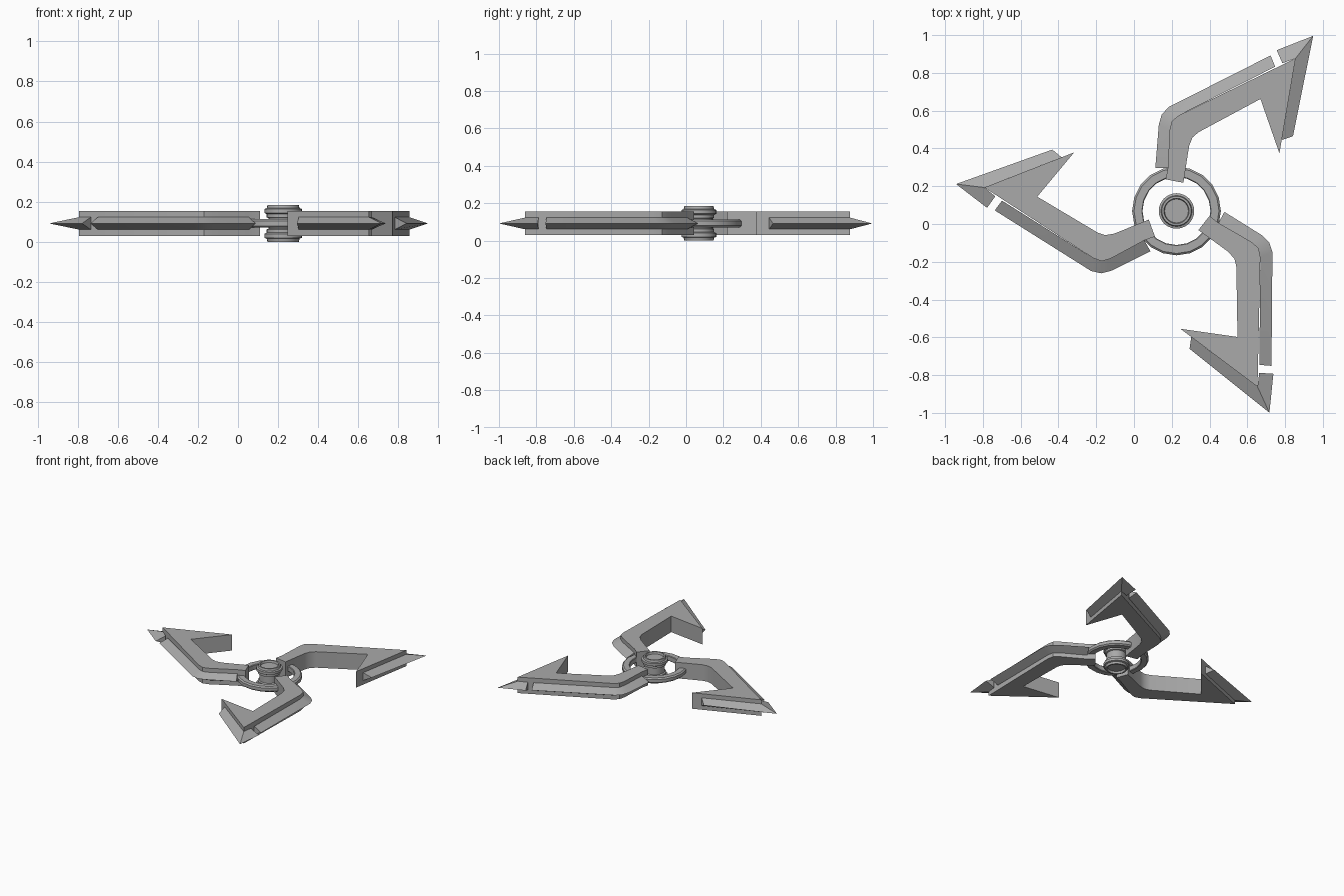
import bpy, bmesh, math
from mathutils import Matrix, Vector

old = bpy.data.objects.get("Cube")
if old:
    bpy.data.objects.remove(old)

CENTRE = Vector((0.225, 0.069, 0.092))   # hub axis and mid height
ARM_TURNS = (0, 117.3, 238.3)            # arm directions in degrees

steel = bpy.data.materials.new("grey_steel")
steel.use_nodes = True
steel.diffuse_color = (0.4, 0.4, 0.4, 1)
steel.node_tree.nodes["Principled BSDF"].inputs["Base Color"].default_value = (0.4, 0.4, 0.4, 1)


def finish(name, bm, turn=0, smooth=30):
    bmesh.ops.recalc_face_normals(bm, faces=bm.faces)
    mesh = bpy.data.meshes.new(name)
    bm.to_mesh(mesh)
    bm.free()
    mesh.transform(Matrix.Translation(CENTRE) @ Matrix.Rotation(math.radians(turn), 4, 'Z'))
    mesh.materials.append(steel)
    obj = bpy.data.objects.new(name, mesh)
    bpy.context.collection.objects.link(obj)
    bpy.ops.object.select_all(action='DESELECT')
    obj.select_set(True)
    bpy.context.view_layer.objects.active = obj
    bpy.ops.object.shade_smooth_by_angle(angle=math.radians(smooth))


def slab(name, outline, half, turn):
    """Flat plate, extruded evenly about the mid height."""
    bm = bmesh.new()
    face = bm.faces.new([bm.verts.new((x, y, -half)) for x, y in outline])
    new = bmesh.ops.extrude_face_region(bm, geom=[face])["geom"]
    bmesh.ops.translate(bm, vec=(0, 0, 2 * half),
                        verts=[v for v in new if isinstance(v, bmesh.types.BMVert)])
    finish(name, bm, turn)


def wedge(name, base, edge, half, turn):
    """Sharpened strip: thick along base, knife thin along edge."""
    bm = bmesh.new()
    rows = [[bm.verts.new((x, y, h)) for x, y in path]
            for path, h in ((base, half), (edge, 0), (base, -half))]
    for a, b in ((0, 1), (1, 2), (2, 0)):
        for i in range(len(base) - 1):
            bm.faces.new((rows[a][i], rows[a][i + 1], rows[b][i + 1], rows[b][i]))
    for i in (0, -1):
        bm.faces.new([row[i] for row in rows])
    finish(name, bm, turn)


def lathe(name, profile, sides, closed):
    """Spin a (radius, height) profile around the hub axis."""
    bm = bmesh.new()
    verts = [bm.verts.new((r, 0, z)) for r, z in profile]
    pairs = list(zip(verts, verts[1:]))
    if closed:
        pairs.append((verts[-1], verts[0]))
    edges = [bm.edges.new(p) for p in pairs]
    bmesh.ops.spin(bm, geom=verts + edges, axis=(0, 0, 1), cent=(0, 0, 0),
                   angle=math.tau, steps=sides)
    bmesh.ops.remove_doubles(bm, verts=bm.verts, dist=0.0005)
    finish(name, bm)


# Hooked arm: outer side with rounded elbow, arrow point, barb, inner side
elbow = [(.222, -.063), (.397, -.164), (.434, -.196), (.444, -.243)]
body = ([(.116, -.101), (.175, -.026)] + elbow
        + [(.429, -.931), (.021, -.624), (.323, -.667),
           (.317, -.296), (.307, -.254), (.275, -.217)])
# Long blade on the outer side
long_base = elbow + [(.439, -.815)]
long_edge = [(.254, -.005), (.45, -.127), (.49, -.165), (.508, -.217), (.503, -.82)]
# Blade wrapped around the arrow point
tip_base = [(.438, -.857), (.429, -.931), (.078, -.667)]
tip_edge = [(.513, -.862), (.492, -1.068), (.069, -.73)]

for n, turn in enumerate(ARM_TURNS, 1):
    slab(f"arm_{n}", body, .063, turn)
    wedge(f"long_blade_{n}", long_base, long_edge, .031, turn)
    wedge(f"tip_blade_{n}", tip_base, tip_edge, .031, turn)

# Ring carrying the arms, with chamfered rims
lathe("carrier_ring", [(.18, -.017), (.184, -.021), (.225, -.021), (.235, -.012),
                       (.235, .012), (.225, .021), (.184, .021), (.18, .017)], 20, True)

# Spool shaped hub, mirrored about the mid height
half_hub = [(0, .076), (.063, .076), (.067, .092), (.078, .092), (.082, .076),
            (.094, .072), (.094, .052), (.082, .046), (.082, .03), (.072, .026)]
lathe("hub", half_hub + [(r, -z) for r, z in reversed(half_hub)], 24, False)
